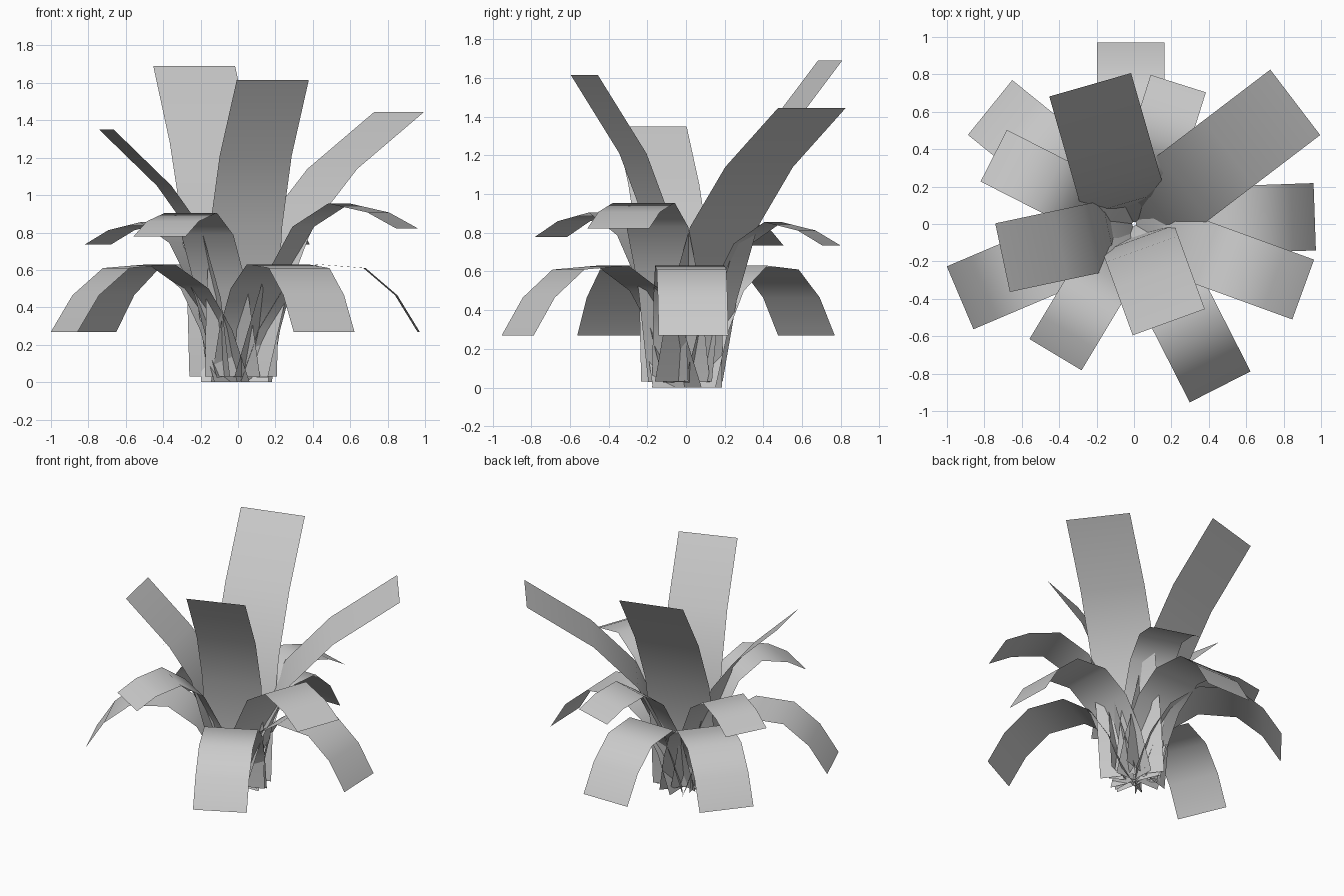
import bpy, bmesh, math
from mathutils import Vector

cube = bpy.data.objects.get("Cube")
if cube:
    bpy.data.objects.remove(cube, do_unlink=True)

grey = bpy.data.materials.new("leaf_grey")
grey.use_nodes = True
COLOUR = (0.6, 0.6, 0.6, 1)
grey.diffuse_color = COLOUR
grey.node_tree.nodes["Principled BSDF"].inputs["Base Color"].default_value = COLOUR


def leaf(name, angle, width, shift, profile):
    """Ribbon swept outward along a (radius, height) profile, shifted sideways."""
    a = math.radians(angle)
    out = Vector((math.cos(a), math.sin(a), 0))
    side = Vector((-out.y, out.x, 0))
    bm = bmesh.new()
    rows = []
    for r, z in profile:
        centre = out * r + side * shift + Vector((0, 0, z))
        rows.append([bm.verts.new(centre + side * s * width / 2) for s in (-1, 1)])
    for (a0, b0), (a1, b1) in zip(rows, rows[1:]):
        bm.faces.new((a0, a1, b1, b0)).smooth = True
    mesh = bpy.data.meshes.new(name)
    bm.to_mesh(mesh)
    bm.free()
    mesh.materials.append(grey)
    obj = bpy.data.objects.new(name, mesh)
    bpy.context.collection.objects.link(obj)


# Low drooping leaves: angle, width, sideways shift, reach
droop = [(0.01, 0), (0.11, 0.28), (0.245, 0.5), (0.44, 0.63),
         (0.7, 0.61), (0.875, 0.465), (1, 0.268)]
low = [(2, 0.36, 0.005, 0.967), (90, 0.36, 0.018, 0.97), (141, 0.377, 0, 0.99),
       (203, 0.365, 0, 1.01), (297, 0.365, 0.015, 0.985)]
for i, (angle, width, shift, reach) in enumerate(low):
    leaf(f"low_leaf_{i + 1}", angle, width, shift,
         [(r * reach, z) for r, z in droop])

# Middle arching leaves: angle, width, sideways shift, reach, peak height
arch = [(0.05, 0.03), (0.21, 0.55), (0.39, 0.87), (0.6, 1),
        (0.83, 0.95), (1, 0.86)]
middle = [(-20, 0.34, -0.02, 0.97, 0.955), (239, 0.325, 0, 0.815, 0.905),
          (153, 0.31, 0.015, 0.834, 0.855), (72.5, 0.31, 0, 0.787, 0.855)]
for i, (angle, width, shift, reach, peak) in enumerate(middle):
    leaf(f"middle_leaf_{i + 1}", angle, width, shift,
         [(r * reach, z * peak) for r, z in arch])

# Tall upright leaves
leaf("tall_leaf_back", 106, 0.455, 0.02,
     [(0.08, 0.03), (0.12, 0.45), (0.24, 0.88), (0.46, 1.28), (0.78, 1.69)])
leaf("tall_leaf_left", 37.3, 0.44, -0.005,
     [(0.03, 0.03), (0.15, 0.45), (0.33, 0.83), (0.63, 1.14), (1.08, 1.445)])
leaf("tall_leaf_front", -70, 0.41, -0.005,
     [(0.06, 0.03), (0.08, 0.45), (0.14, 0.83), (0.29, 1.21), (0.557, 1.615)])
leaf("tall_leaf_right", 192, 0.375, 0.03,
     [(0.09, 0.03), (0.14, 0.45), (0.25, 0.83), (0.41, 1.05), (0.725, 1.35)])
